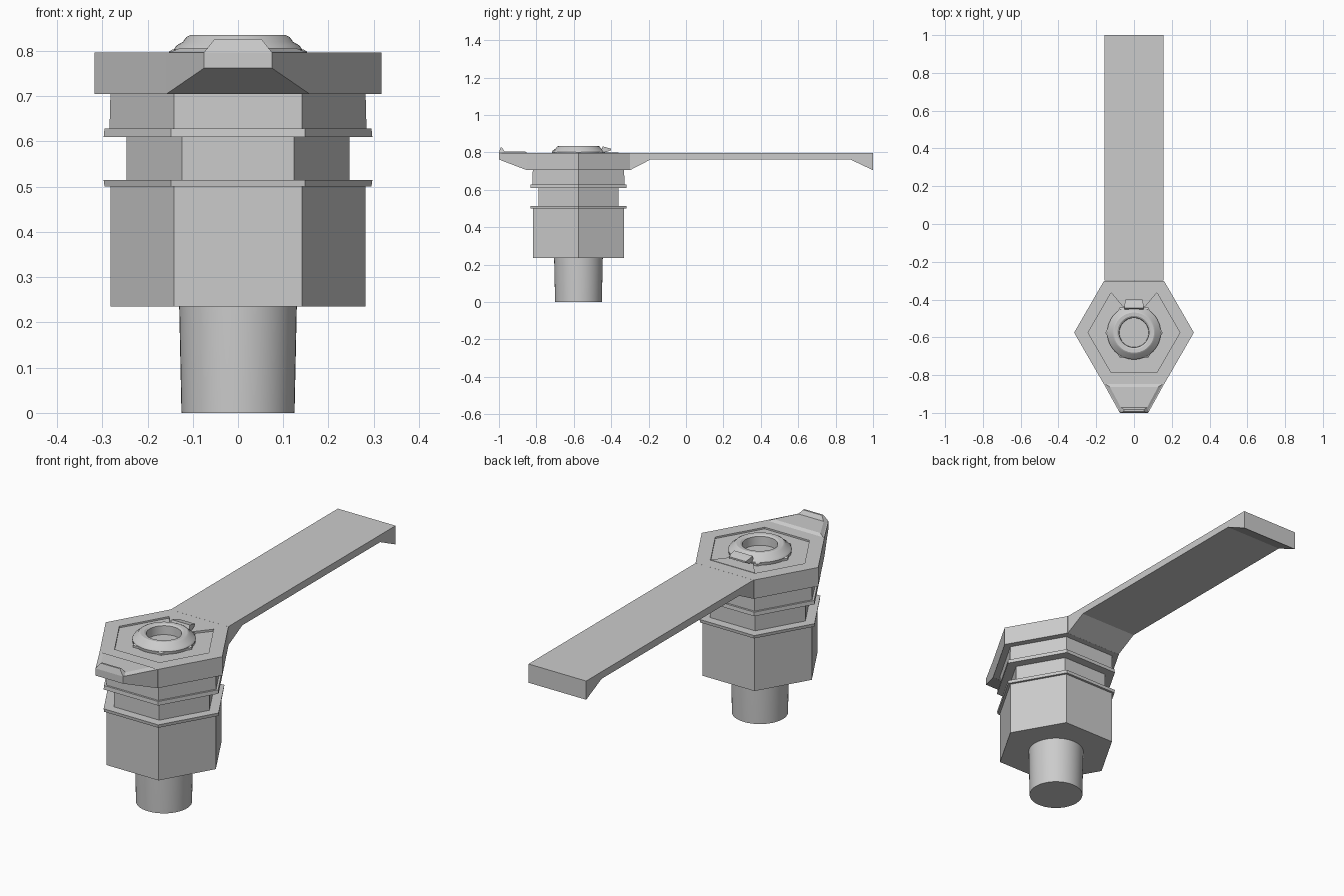
import bpy, bmesh
from math import cos, sin, tau

if "Cube" in bpy.data.objects:
    bpy.data.objects.remove(bpy.data.objects["Cube"])

CY = -0.575   # y of the bolt axis


def finish(name, bm, smooth=False):
    bmesh.ops.remove_doubles(bm, verts=bm.verts, dist=1e-5)
    bmesh.ops.recalc_face_normals(bm, faces=bm.faces)
    mesh = bpy.data.meshes.new(name)
    bm.to_mesh(mesh)
    bm.free()
    ob = bpy.data.objects.new(name, mesh)
    bpy.context.collection.objects.link(ob)
    if smooth:
        bpy.ops.object.select_all(action='DESELECT')
        ob.select_set(True)
        bpy.context.view_layer.objects.active = ob
        bpy.ops.object.shade_smooth_by_angle(angle=0.5)
    return ob


def turned(name, sides, profile, smooth=False):
    """Stack rings of (radius, z) around the bolt axis; the ends are capped."""
    bm = bmesh.new()
    rings = [[bm.verts.new((r * cos(tau * i / sides), CY + r * sin(tau * i / sides), z))
              for i in range(sides)] for r, z in profile]
    for a, b in zip(rings, rings[1:]):
        for i in range(sides):
            j = (i + 1) % sides
            bm.faces.new((a[i], a[j], b[j], b[i]))
    bm.faces.new(rings[0])
    bm.faces.new(rings[-1])
    return finish(name, bm, smooth)


def bar(name, sections):
    """Loft mirrored sections of (y, bottom half width, bottom z, top half width, top z)."""
    bm = bmesh.new()
    loops = [[bm.verts.new(p) for p in ((-wb, y, zb), (wb, y, zb), (wt, yt, zt), (-wt, yt, zt))]
             for y, wb, zb, yt, wt, zt in sections]
    for a, b in zip(loops, loops[1:]):
        for i in range(4):
            j = (i + 1) % 4
            bm.faces.new((a[i], a[j], b[j], b[i]))
    bm.faces.new(loops[0])
    bm.faces.new(loops[-1])
    return finish(name, bm)


# round shank
turned("shank", 48, [(0.125, 0), (0.130, 0.235), (0.130, 0.25)], True)

# hexagonal body with two flanges and a narrow neck
turned("hex_body", 6, [(0.282, 0.235), (0.282, 0.5), (0.295, 0.5), (0.297, 0.515),
                       (0.247, 0.515), (0.247, 0.61), (0.297, 0.61), (0.295, 0.629),
                       (0.284, 0.629), (0.282, 0.705)])

# hexagonal head with a shallow recess and a bore
turned("hex_head", 6, [(0.317, 0.705), (0.317, 0.797), (0.243, 0.797), (0.243, 0.789),
                       (0.12, 0.789), (0.12, 0.735)])

# long handle with a turned-down tip
W = 0.157
bar("handle", [(y, W, z, y, W, 0.797) for y, z in
               ((-0.30, 0.705), (-0.19, 0.762), (0.88, 0.762), (1.0, 0.705))])

# tapered nose, its raised pad and the lip at the tip
bar("nose", [(-0.85, 0.158, 0.705, -0.85, 0.158, 0.797),
             (-1.0, 0.075, 0.762, -1.0, 0.075, 0.797)])
bar("nose_pad", [(-0.846, 0.155, 0.796, -0.862, 0.128, 0.806),
                 (-0.99, 0.076, 0.796, -0.985, 0.062, 0.806)])
bar("nose_lip", [(-0.965, 0.075, 0.797, -0.983, 0.052, 0.826),
                 (-1.0, 0.075, 0.797, -0.992, 0.052, 0.826)])

# washer and rounded collar with an open bore
turned("washer", 6, [(0.152, 0.785), (0.152, 0.799), (0.145, 0.803), (0.12, 0.803), (0.12, 0.785)])
turned("collar", 48, [(0.125, 0.745), (0.14, 0.788), (0.142, 0.803), (0.136, 0.812),
                      (0.122, 0.820), (0.114, 0.831), (0.106, 0.835), (0.088, 0.834),
                      (0.079, 0.828), (0.076, 0.75)], True)

# wedge-shaped tab behind the collar and its catch
bar("tab", [(-0.437, 0.06, 0.786, -0.437, 0.06, 0.799),
            (-0.362, 0.122, 0.786, -0.362, 0.122, 0.799)])
bar("catch", [(-0.46, 0.05, 0.797, -0.445, 0.05, 0.832),
              (-0.425, 0.05, 0.803, -0.425, 0.05, 0.827),
              (-0.40, 0.045, 0.812, -0.40, 0.045, 0.820)])
